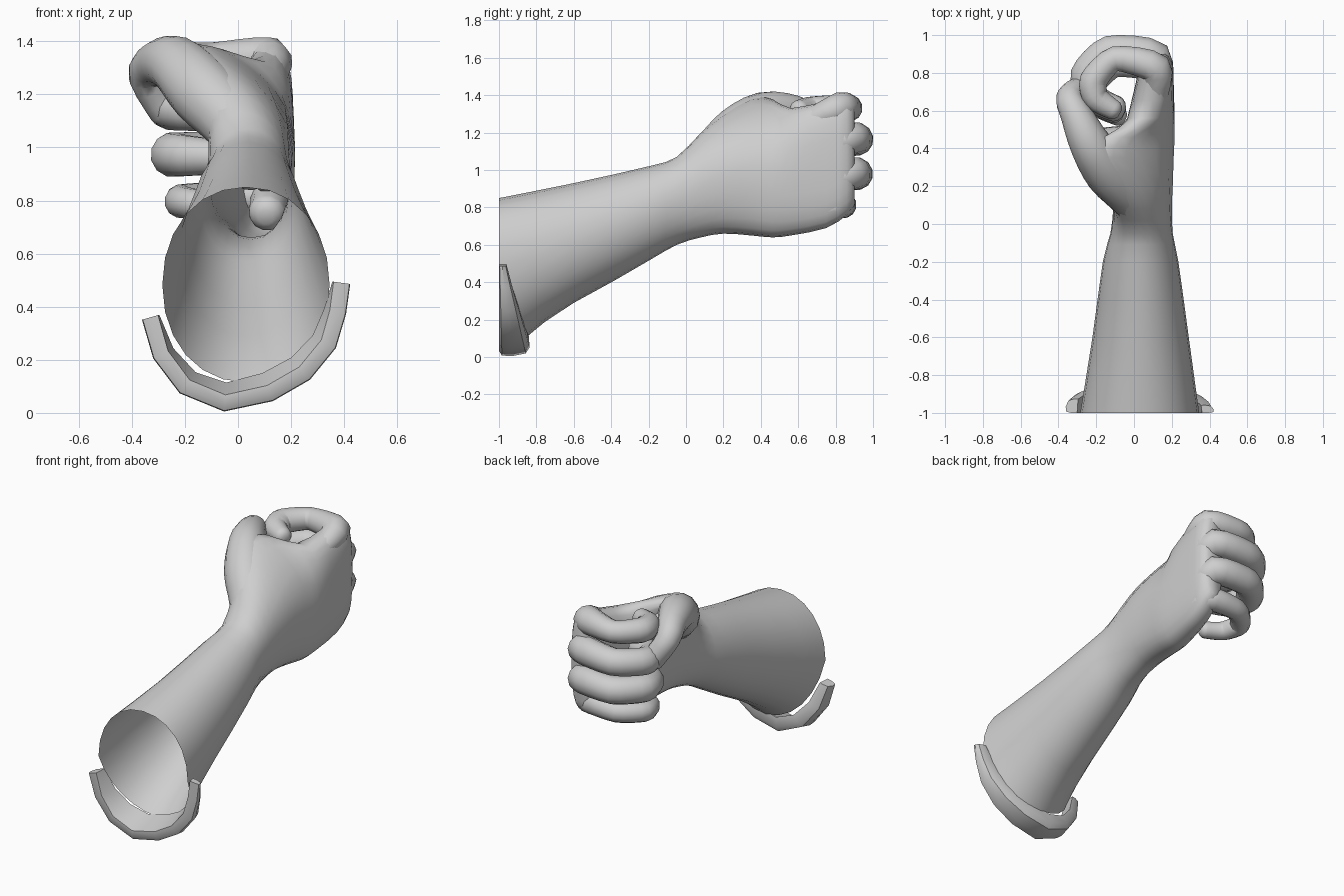
import bpy, bmesh, math
from mathutils import Vector

if "Cube" in bpy.data.objects:
    bpy.data.objects.remove(bpy.data.objects["Cube"])

skin = bpy.data.materials.new("light_grey")
skin.diffuse_color = (0.62, 0.62, 0.62, 1)
skin.use_nodes = True
skin.node_tree.nodes["Principled BSDF"].inputs["Base Color"].default_value = skin.diffuse_color


def spline(rows, steps, k=0.5):
    """Cardinal interpolation of rows of numbers, k is the tangent scale."""
    rows = [Vector(r) for r in rows]
    out = []
    for i in range(len(rows) - 1):
        p1, p2 = rows[i], rows[i + 1]
        m1 = (p2 - rows[max(i - 1, 0)]) * k
        m2 = (rows[min(i + 2, len(rows) - 1)] - p1) * k
        for s in range(steps):
            t = s / steps
            out.append(p1 * (2 * t ** 3 - 3 * t * t + 1) + m1 * (t ** 3 - 2 * t * t + t)
                       + p2 * (3 * t * t - 2 * t ** 3) + m2 * (t ** 3 - t * t))
    return out + [rows[-1]]


def loft(name, rings, cap_start, cap_end, angle=50, recalc=True):
    """Skin a list of equal rings of points."""
    bm = bmesh.new()
    vs = [[bm.verts.new(p) for p in ring] for ring in rings]
    n = len(rings[0])
    for a, b in zip(vs, vs[1:]):
        for j in range(n):
            k = (j + 1) % n
            bm.faces.new((a[j], b[j], b[k], a[k]))
    if cap_start:
        bm.faces.new(vs[0])
    if cap_end:
        bm.faces.new(vs[-1][::-1])
    if recalc:
        bmesh.ops.recalc_face_normals(bm, faces=bm.faces)
    me = bpy.data.meshes.new(name)
    bm.to_mesh(me)
    bm.free()
    me.materials.append(skin)
    ob = bpy.data.objects.new(name, me)
    bpy.context.collection.objects.link(ob)
    bpy.ops.object.select_all(action='DESELECT')
    ob.select_set(True)
    bpy.context.view_layer.objects.active = ob
    bpy.ops.object.shade_smooth_by_angle(angle=math.radians(angle))
    return ob


def limb(name, rows, sides=12, steps=3, k=0.5):
    """Round tube through (x, y, z, radius) rows with domed ends."""
    pts = spline(rows, steps, k)
    pos = [p.to_3d() for p in pts]
    rad = [p[3] for p in pts]
    tans = [(pos[min(i + 1, len(pos) - 1)] - pos[max(i - 1, 0)]).normalized()
            for i in range(len(pos))]
    u = tans[0].orthogonal().normalized()
    rings = []

    def ring(c, t, r):
        v = t.cross(u)
        rings.append([c + r * (u * math.cos(a) + v * math.sin(a))
                      for a in (2 * math.pi * j / sides for j in range(sides))])

    dome = (0.3, 0.75, 1.15)
    for i, (c, t, r) in enumerate(zip(pos, tans, rad)):
        u = (u - t * u.dot(t)).normalized()
        if i == 0:
            for a in dome[::-1]:
                ring(c - t * r * 0.8 * math.sin(a), t, r * math.cos(a))
        ring(c, t, r)
        if i == len(pos) - 1:
            for a in dome:
                ring(c + t * r * 0.8 * math.sin(a), t, r * math.cos(a))
    return loft(name, rings, True, True)


# Forearm and palm: y, centre x, half width, low z, high z, squareness, sideways
# sweep of the upper edge towards the thumb
sections = [
    (-1.0, 0.03, 0.315, 0.115, 0.85, 0.95, 0),
    (-0.6, 0.035, 0.255, 0.29, 0.93, 1.0, 0),
    (-0.2, 0.035, 0.20, 0.515, 1.02, 1.0, 0),
    (-0.05, 0.04, 0.165, 0.60, 1.07, 0.95, 0),
    (0.08, 0.045, 0.155, 0.64, 1.20, 0.9, -0.06),
    (0.2, 0.05, 0.155, 0.66, 1.30, 0.85, -0.14),
    (0.35, 0.065, 0.145, 0.65, 1.385, 0.8, -0.24),
    (0.46, 0.08, 0.135, 0.64, 1.38, 0.75, -0.20),
    (0.56, 0.09, 0.125, 0.65, 1.33, 0.75, -0.03),
    (0.75, 0.11, 0.10, 0.69, 1.37, 0.7, 0),
    (0.86, 0.12, 0.085, 0.76, 1.39, 0.7, 0),
    (0.90, 0.12, 0.05, 0.81, 1.34, 0.8, 0),
]
rings = []
for y, cx, w, lo, hi, e, sweep in spline(sections, 2):
    ring = []
    for j in range(24):
        a = 2 * math.pi * j / 24
        c, s = math.cos(a), math.sin(a)
        s = math.copysign(abs(s) ** e, s)
        z = (hi + lo) / 2 + s * (hi - lo) / 2
        x = cx + math.copysign(abs(c) ** e, c) * w + sweep * max(0, s) ** 2
        # the open end is cut back on its underside
        lean = max(0, 0.48 - z) * 0.43 * max(0, min(1, (-0.6 - y) / 0.4))
        ring.append((x, y + lean, z))
    rings.append(ring)
loft("forearm_and_palm", rings, False, True, recalc=False)

# Fingers: knuckle z, tip z, then (x, y, radius) path
fingers = {
    "index_finger": (1.335, 1.32, [(0.115, 0.66, 0.06), (0.115, 0.825, 0.085),
                     (-0.10, 0.875, 0.068), (-0.215, 0.76, 0.075),
                     (-0.20, 0.665, 0.07), (-0.11, 0.605, 0.055)]),
    "middle_finger": (1.18, 1.13, [(0.11, 0.68, 0.085), (0.11, 0.885, 0.088),
                      (-0.13, 0.915, 0.083), (-0.255, 0.79, 0.083),
                      (-0.22, 0.67, 0.077), (-0.10, 0.61, 0.07)]),
    "ring_finger": (0.985, 0.965, [(0.11, 0.68, 0.085), (0.11, 0.885, 0.088),
                    (-0.12, 0.91, 0.085), (-0.245, 0.78, 0.085),
                    (-0.21, 0.66, 0.08), (-0.10, 0.60, 0.07)]),
    "little_finger": (0.825, 0.78, [(0.11, 0.66, 0.07), (0.11, 0.82, 0.075),
                      (-0.10, 0.84, 0.065), (-0.215, 0.73, 0.063),
                      (-0.18, 0.62, 0.058), (-0.08, 0.57, 0.052)]),
}
for name, (z0, z1, path) in fingers.items():
    n = len(path) - 1
    limb(name, [(x, y, z0 + (z1 - z0) * i / n - (0.07 if i == 0 else 0), r)
                for i, (x, y, r) in enumerate(path)], steps=4, k=0.33)

# Thumb, and the web joining it to the palm
limb("thumb", [(0.05, -0.02, 0.92, 0.09), (-0.01, 0.13, 1.08, 0.115),
               (-0.13, 0.27, 1.21, 0.13), (-0.23, 0.42, 1.31, 0.11),
               (-0.305, 0.58, 1.315, 0.085), (-0.34, 0.67, 1.265, 0.072),
               (-0.27, 0.72, 1.14, 0.068)], sides=14)
limb("thumb_web", [(-0.20, 0.42, 1.25, 0.09), (-0.08, 0.42, 1.20, 0.10),
                   (0.05, 0.44, 1.16, 0.10)])

# Rolled cuff hugging the underside of the open end
path = [(-0.33, 0.36), (-0.29, 0.22), (-0.20, 0.10), (-0.05, 0.038), (0.12, 0.075),
        (0.25, 0.15), (0.34, 0.26), (0.375, 0.38), (0.39, 0.49)]
rings = []
for i, (x, z) in enumerate(path):
    ax, az = path[max(i - 1, 0)]
    bx, bz = path[min(i + 1, len(path) - 1)]
    out = Vector((bz - az, 0, ax - bx)).normalized()
    d = 0.04 + max(0, 0.48 - z) * 0.27
    lip = -0.035 - 0.045 * math.sin(math.pi * i / (len(path) - 1))
    c = Vector((x, 0, z))
    rings.append([c + out * o + Vector((0, -1 + d * f, 0)) for o, f in
                  ((-0.03, 0), (0.005, 0), (0.03, 0.1), (0.033, 0.45),
                   (0.018, 0.9), (-0.015, 1.03), (lip, 1))])
loft("cuff", rings, True, True, angle=40)
